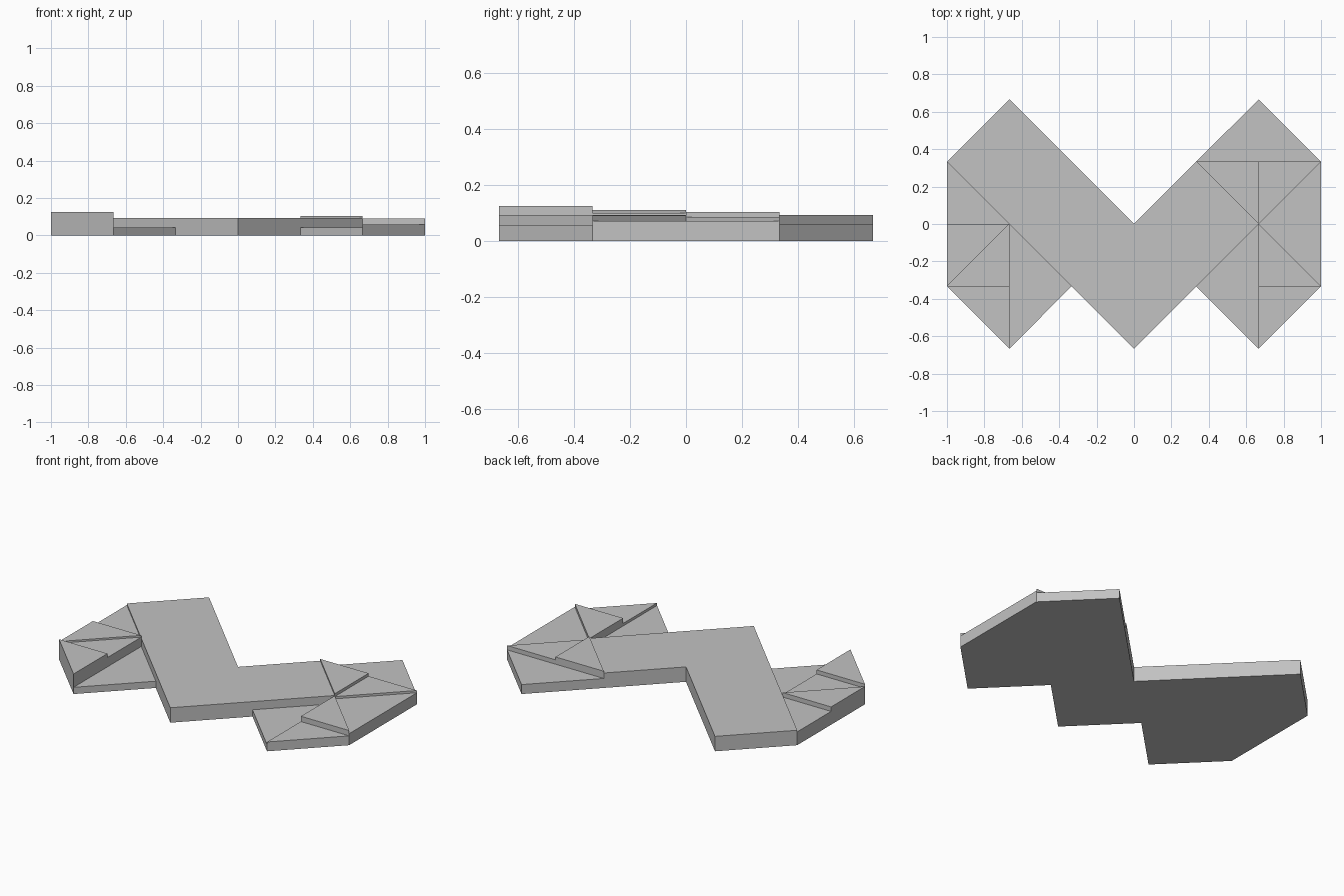
import bpy
import bmesh

cube = bpy.data.objects.get("Cube")
if cube:
    bpy.data.objects.remove(cube, do_unlink=True)

# One plain grey for the whole model
grey = bpy.data.materials.new("plain_grey")
grey.use_nodes = True
colour = (0.54, 0.54, 0.54, 1)
grey.diffuse_color = colour
grey.node_tree.nodes["Principled BSDF"].inputs["Base Color"].default_value = colour

UNIT = 1 / 3  # plan lattice spacing


def slab(name, height, corners):
    """Flat-sided slab standing on the ground, outline in lattice units."""
    bm = bmesh.new()
    base = bm.faces.new([bm.verts.new((x * UNIT, y * UNIT, 0)) for x, y in corners])
    top = bmesh.ops.extrude_face_region(bm, geom=[base], use_keep_orig=True)["geom"]
    bmesh.ops.translate(bm, vec=(0, 0, height),
                        verts=[v for v in top if isinstance(v, bmesh.types.BMVert)])
    bmesh.ops.recalc_face_normals(bm, faces=bm.faces)
    mesh = bpy.data.meshes.new(name)
    bm.to_mesh(mesh)
    bm.free()
    mesh.materials.append(grey)
    obj = bpy.data.objects.new(name, mesh)
    bpy.context.collection.objects.link(obj)


# Central folded band
slab("main_band", 0.093, [(-2, 2), (-3, 1), (0, -2), (2, 0), (1, 1), (0, 0)])

# Fan of folds on the -x side
slab("right_back_flap", 0.083, [(-3, 1), (-3, 0), (-2, 0)])
slab("right_outer_flap", 0.111, [(-3, 0), (-3, -1), (-2, 0)])
slab("right_inner_flap", 0.1, [(-2, 0), (-3, -1), (-2, -1)])
slab("right_front_flap", 0.125, [(-3, -1), (-2, -2), (-2, -1)])
slab("right_low_flap", 0.042, [(-2, 0), (-2, -2), (-1, -1)])

# Fan of folds on the +x side
slab("left_back_tip", 0.059, [(1, 1), (3, 1), (2, 2)])
slab("left_raised_flap", 0.104, [(1, 1), (2, 0), (2, 1)])
slab("left_back_flap", 0.086, [(2, 1), (2, 0), (3, 1)])
slab("left_outer_flap", 0.072, [(2, 0), (3, -1), (3, 1)])
slab("left_inner_flap", 0.091, [(2, 0), (2, -1), (3, -1)])
slab("left_front_flap", 0.058, [(2, -1), (2, -2), (3, -1)])
slab("left_low_flap", 0.042, [(2, 0), (1, -1), (2, -2)])
